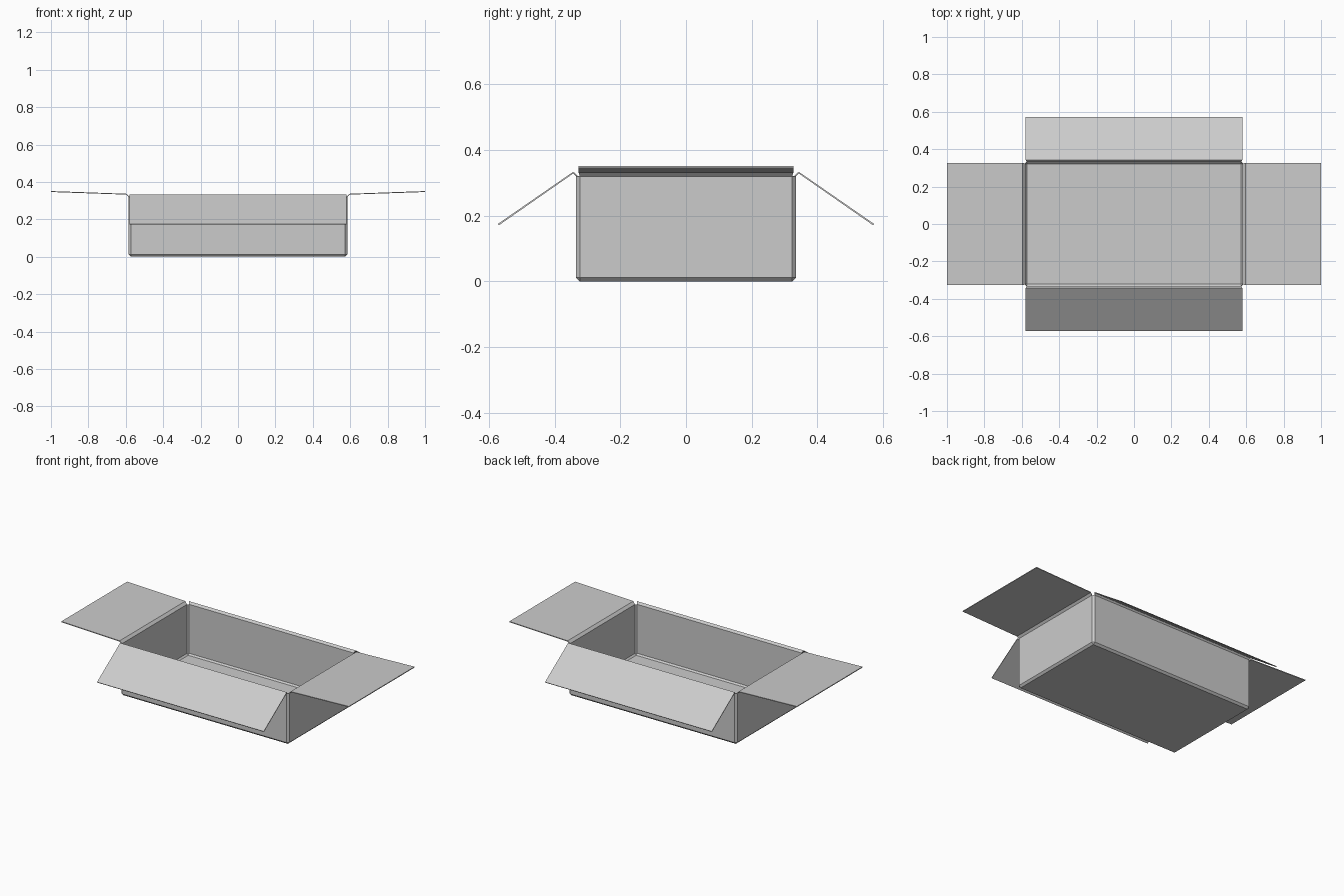
import bpy, bmesh
from mathutils import Vector

if "Cube" in bpy.data.objects:
    bpy.data.objects.remove(bpy.data.objects["Cube"])

HX, HY, RIM, CH = 0.585, 0.335, 0.32, 0.012

bm = bmesh.new()
# Box tray: open-topped block with chamfered corners
bmesh.ops.create_cube(bm, size=1)
for v in bm.verts:
    v.co = Vector((v.co.x * 2 * HX, v.co.y * 2 * HY, (v.co.z + 0.5) * RIM))
top = [f for f in bm.faces if f.normal.z > 0.9]
bmesh.ops.delete(bm, geom=top, context='FACES_ONLY')
fold = [e for e in bm.edges if len(e.link_faces) == 2]
bmesh.ops.bevel(bm, geom=fold, offset=CH, segments=1, affect='EDGES')


def add_flap(axis, sign, steps):
    """Extrude one rim edge through (distance, height, half width) steps."""
    edge = next(e for e in bm.edges if e.is_boundary and e.calc_length() > 0.2
                and all(abs(v.co.z - RIM) < 1e-4 for v in e.verts)
                and all(abs(v.co[axis] - sign * (HX, HY)[axis]) < 1e-4 for v in e.verts))
    for dist, height, half in steps:
        geom = bmesh.ops.extrude_edge_only(bm, edges=[edge])['geom']
        edge = next(g for g in geom if isinstance(g, bmesh.types.BMEdge)
                    and g.is_boundary and g.calc_length() > 0.2
                    and all(v in geom for v in g.verts))
        for v in edge.verts:
            v.co[axis] = sign * dist
            v.co.z = height
            v.co[1 - axis] = half if v.co[1 - axis] > 0 else -half


# Four flaps: ends nearly level, long sides hanging down
for s in (-1, 1):
    add_flap(0, s, [(0.597, 0.332, 0.327), (1.0, 0.346, 0.327)])
    add_flap(1, s, [(0.343, 0.329, 0.58), (0.57, 0.171, 0.58)])

# Outward normals, floor facing down
bmesh.ops.recalc_face_normals(bm, faces=bm.faces[:])
floor = min(bm.faces, key=lambda f: f.calc_center_median().z)
if floor.normal.z > 0:
    bmesh.ops.reverse_faces(bm, faces=bm.faces[:])

mesh = bpy.data.meshes.new("open_box")
bm.to_mesh(mesh)
bm.free()
box = bpy.data.objects.new("open_box", mesh)
bpy.context.collection.objects.link(box)

# Card thickness
card = box.modifiers.new("card", 'SOLIDIFY')
card.thickness = 0.005
card.offset = -1
